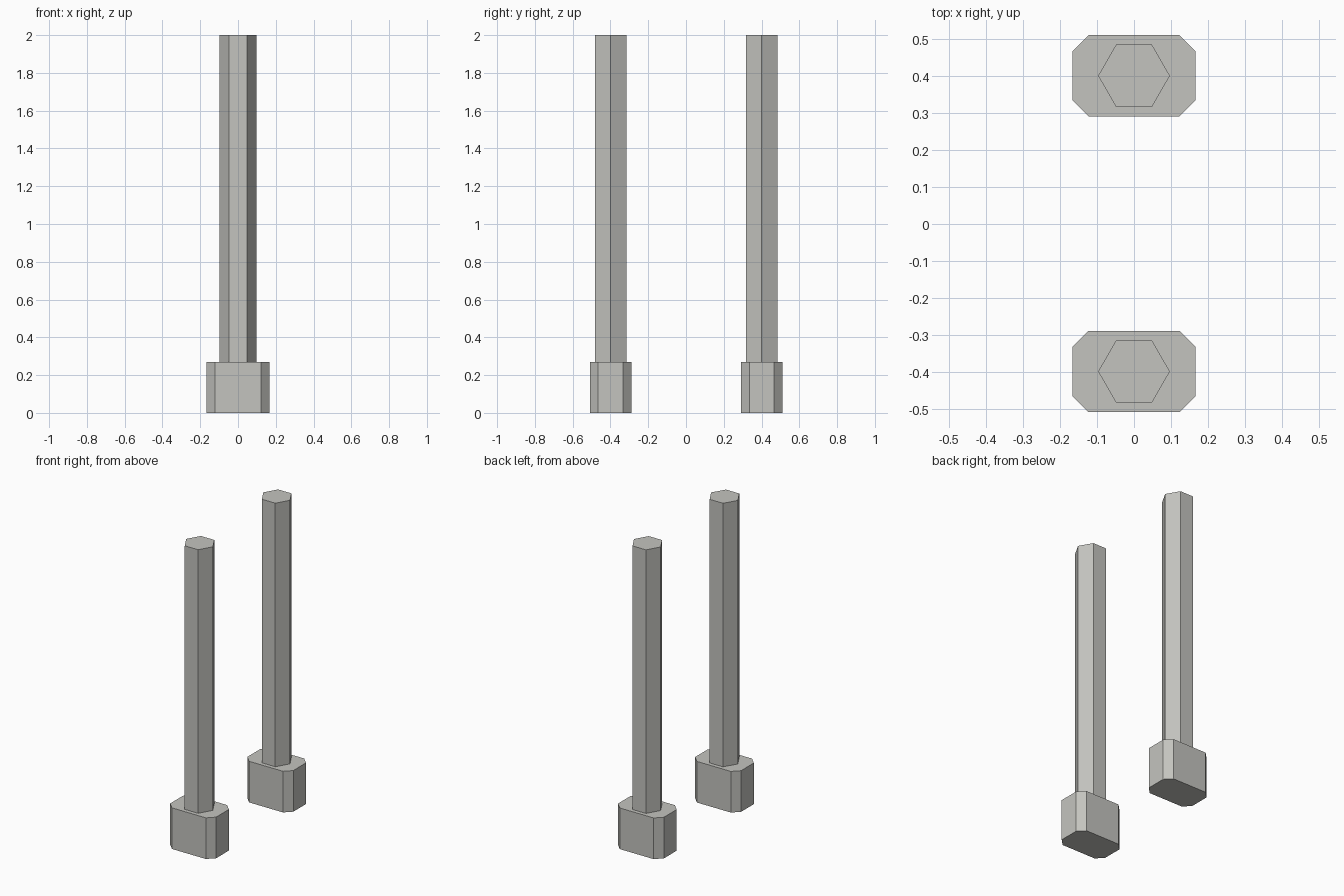
import bpy, bmesh, math

if "Cube" in bpy.data.objects:
    bpy.data.objects.remove(bpy.data.objects["Cube"])

mat = bpy.data.materials.new("warm grey")
mat.diffuse_color = (0.55, 0.55, 0.52, 1)
mat.use_nodes = True
mat.node_tree.nodes["Principled BSDF"].inputs["Base Color"].default_value = mat.diffuse_color


def prism(name, outline, y, z0, z1):
    """Extrude a flat outline upward between two heights."""
    bm = bmesh.new()
    base = bm.faces.new([bm.verts.new((px, py, z0)) for px, py in outline])
    ext = bmesh.ops.extrude_face_region(bm, geom=[base], use_keep_orig=True)
    top = [v for v in ext["geom"] if isinstance(v, bmesh.types.BMVert)]
    bmesh.ops.translate(bm, verts=top, vec=(0, 0, z1 - z0))
    bmesh.ops.recalc_face_normals(bm, faces=bm.faces)
    mesh = bpy.data.meshes.new(name)
    bm.to_mesh(mesh)
    bm.free()
    mesh.materials.append(mat)
    obj = bpy.data.objects.new(name, mesh)
    obj.location.y = y
    bpy.context.collection.objects.link(obj)
    return obj


# Chamfered rectangle for the feet, hexagon for the posts
hx, hy, c = 0.167, 0.11, 0.044
foot = [(hx, hy - c), (hx - c, hy), (c - hx, hy), (-hx, hy - c),
        (-hx, c - hy), (c - hx, -hy), (hx - c, -hy), (hx, c - hy)]
post = [(0.097 * math.cos(i * math.pi / 3), 0.097 * math.sin(i * math.pi / 3))
        for i in range(6)]

FOOT_TOP = 0.27
for side, y in (("front", -0.399), ("back", 0.401)):
    prism(side + "_foot", foot, y, 0, FOOT_TOP)
    prism(side + "_post", post, y, FOOT_TOP, 2)
